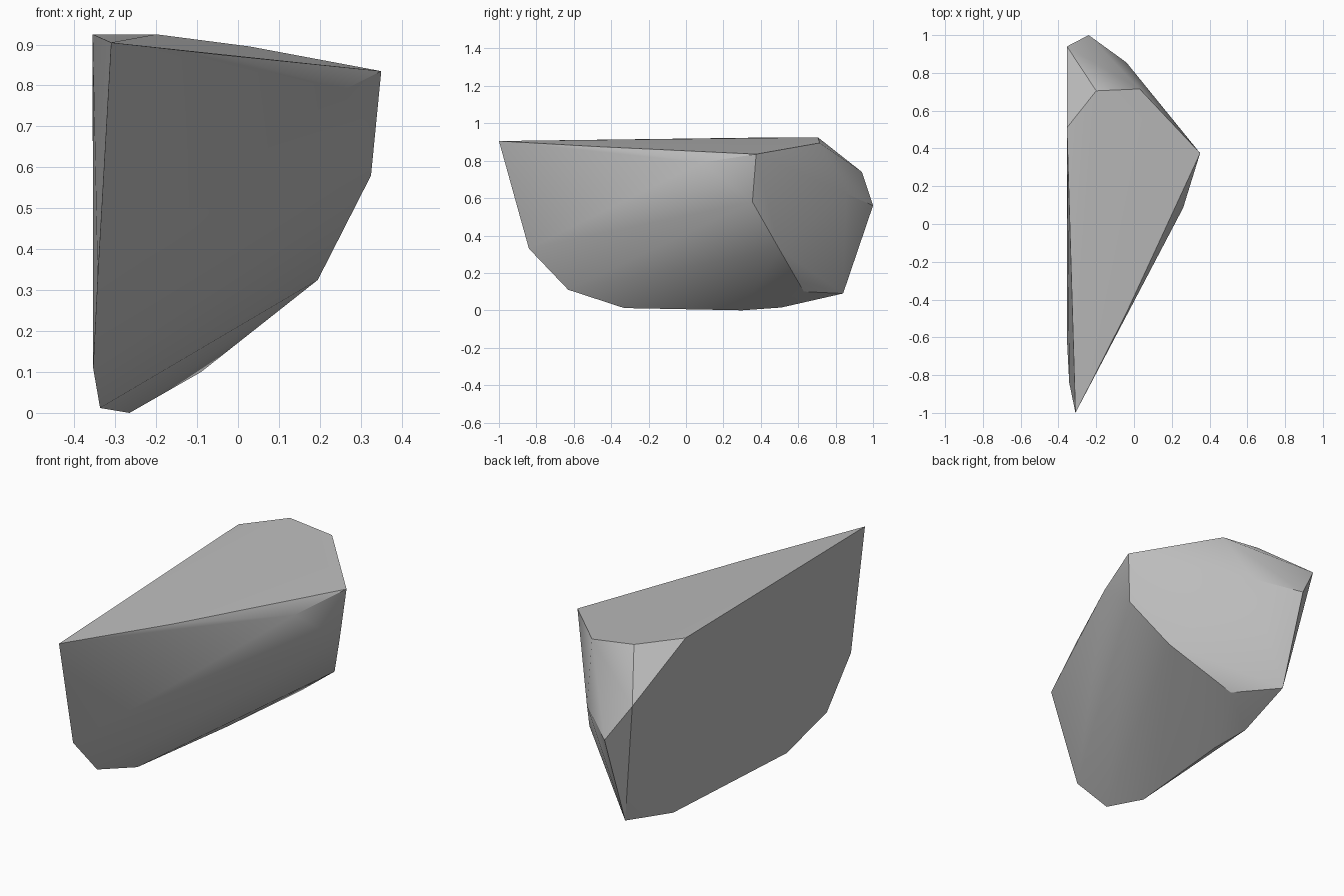
import bpy, bmesh, math

cube = bpy.data.objects.get("Cube")
if cube:
    bpy.data.objects.remove(cube, do_unlink=True)

# Corner points of the chipped stone, grouped by region
top_rim = [(-.31, -1, .905), (-.355, .51, .925), (-.2, .705, .925),
           (.03, .715, .895), (.35, .375, .835)]
top_chip = [(.26, .085, .79), (-.04, -.47, .875)]
back_nose = [(-.355, .94, .74), (-.24, 1, .56), (-.04, .855, .625)]
back_edge = [(.325, .355, .58), (.195, .5, .325), (-.09, .63, .1), (-.245, .84, .09)]
lower_edge = [(-.285, .51, .015), (-.265, .3, 0), (-.337, -.33, .012),
              (-.354, -.63, .11), (-.343, -.84, .33)]

# The stone is the convex shell around its corners
bm = bmesh.new()
for group in (top_rim, top_chip, back_nose, back_edge, lower_edge):
    for point in group:
        bm.verts.new(point)
hull = bmesh.ops.convex_hull(bm, input=bm.verts)
loose = {v for v in hull["geom_interior"] + hull["geom_unused"]
         if isinstance(v, bmesh.types.BMVert)}
bmesh.ops.delete(bm, geom=list(loose), context='VERTS')

# Merge nearly flat triangles into broad facets
bmesh.ops.dissolve_limit(bm, angle_limit=math.radians(2), verts=bm.verts, edges=bm.edges)
bmesh.ops.recalc_face_normals(bm, faces=bm.faces)
mesh = bpy.data.meshes.new("stone")
bm.to_mesh(mesh)
bm.free()
stone = bpy.data.objects.new("stone", mesh)
bpy.context.collection.objects.link(stone)

# Plain grey stone
grey = bpy.data.materials.new("stone grey")
grey.use_nodes = True
color = (.5, .5, .5, 1)
grey.diffuse_color = color
grey.node_tree.nodes["Principled BSDF"].inputs["Base Color"].default_value = color
mesh.materials.append(grey)

# Soft shading with crisp chipped edges
bpy.ops.object.select_all(action='DESELECT')
stone.select_set(True)
bpy.context.view_layer.objects.active = stone
bpy.ops.object.shade_smooth_by_angle(angle=math.radians(30))
